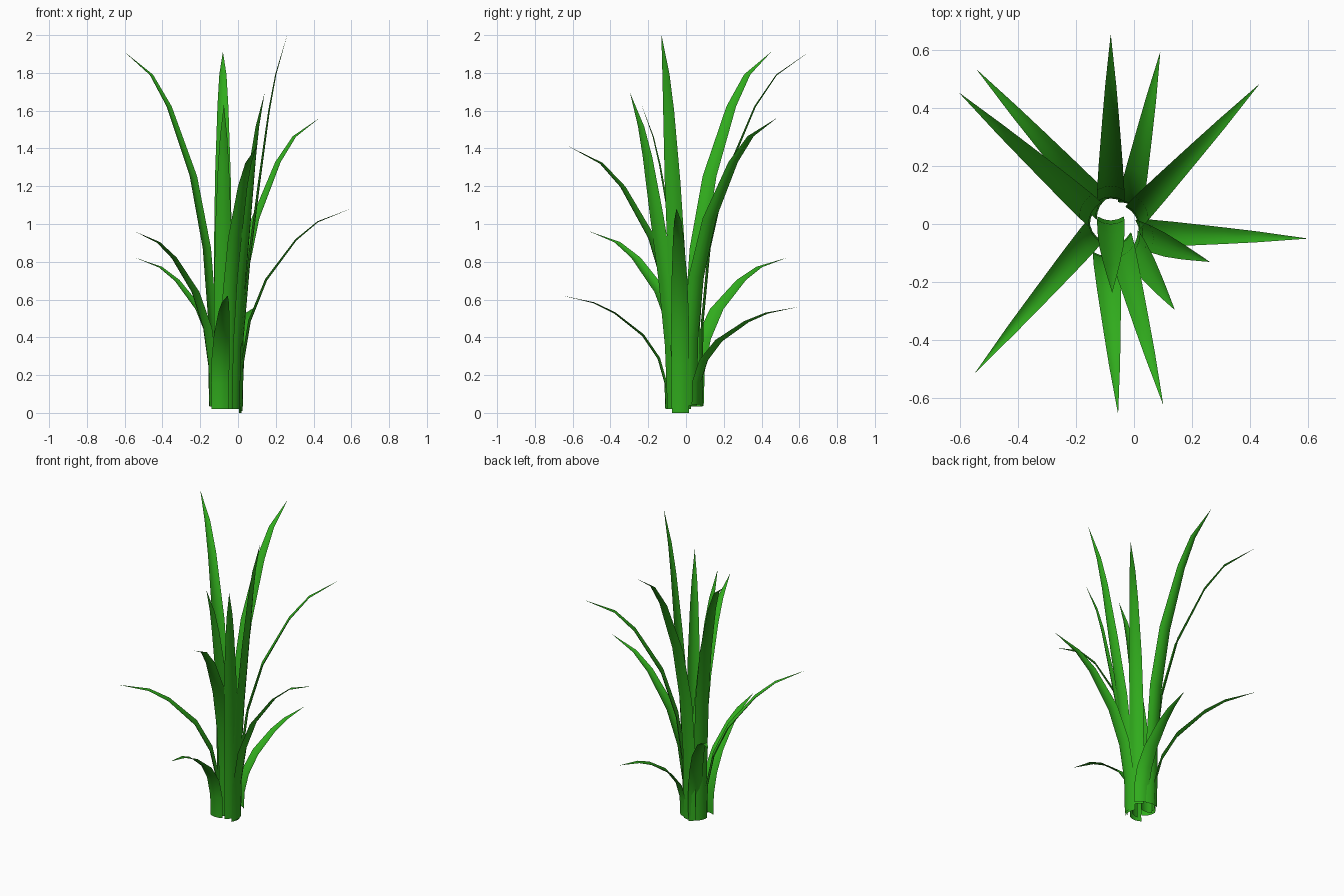
import bpy
from math import radians, cos, sin
from mathutils import Vector

if "Cube" in bpy.data.objects:
    bpy.data.objects.remove(bpy.data.objects["Cube"])

mat = bpy.data.materials.new("leaf_green")
mat.diffuse_color = (0.03, 0.41, 0.012, 1)
mat.use_nodes = True
mat.node_tree.nodes["Principled BSDF"].inputs["Base Color"].default_value = mat.diffuse_color

# blade profiles: (outward fraction, height fraction, width)
ARCHED = [(0, 0, .09), (.008, .23, .094), (.075, .445, .094), (.227, .648, .083),
          (.50, .845, .058), (.70, .935, .038), (1, 1, .001)]
UPRIGHT = [(0, 0, .09), (.05, .2, .094), (.2, .41, .094), (.41, .61, .083),
           (.62, .80, .058), (.76, .895, .038), (1, 1, .001)]
COLS = [-1, -.5, 0, .5, 1]
BOW = .15  # depth of the gutter relative to the width


def leaf(i, base, tip, facing, profile):
    base, tip = Vector(base), Vector(tip)
    run = Vector((tip.x - base.x, tip.y - base.y, 0))
    a = radians(facing)
    out = Vector((cos(a), sin(a), 0))
    side = Vector((-sin(a), cos(a), 0))
    mid = [base + run * f + Vector((0, 0, (tip.z - base.z) * h)) for f, h, w in profile]
    verts, faces = [], []
    n = len(COLS)
    for r, (f, h, w) in enumerate(profile):
        tangent = (mid[min(r + 1, len(mid) - 1)] - mid[max(r - 1, 0)]).normalized()
        inward = side.cross(tangent).normalized()
        if inward.dot(out) > 0:
            inward = -inward
        for c in COLS:
            verts.append(mid[r] + side * (c * w / 2) + inward * (w * BOW * (c * c - .2)))
    for r in range(len(profile) - 1):
        for c in range(n - 1):
            k = r * n + c
            faces.append((k, k + 1, k + n + 1, k + n))
    me = bpy.data.meshes.new(f"leaf_{i}")
    me.from_pydata(verts, [], faces)
    me.polygons.foreach_set("use_smooth", [True] * len(faces))
    me.materials.append(mat)
    bpy.context.collection.objects.link(bpy.data.objects.new(f"leaf_{i}", me))


# base point, tip point, facing angle and profile of each blade
LEAVES = [
    ((-.08, .085, .04), (-.08, .65, 1.91), 90, ARCHED),
    ((-.01, .062, .045), (.09, .59, .56), 60, ARCHED),
    ((.003, .025, .04), (.43, .48, 1.56), 30, ARCHED),
    ((.022, -.03, .01), (.595, -.05, 1.08), 0, ARCHED),
    ((.015, -.03, 0), (.26, -.13, 2.0), 0, UPRIGHT),
    ((.0, -.065, .02), (.14, -.295, 1.69), -30, UPRIGHT),
    ((-.045, -.06, .02), (.10, -.62, 1.41), -60, ARCHED),
    ((-.095, -.107, .02), (-.055, -.65, .62), -90, ARCHED),
    ((-.08, .015, .02), (-.075, -.235, 1.63), -90, UPRIGHT),
    ((-.14, -.025, .035), (-.545, -.51, .96), 210, ARCHED),
    ((-.14, .035, .035), (-.60, .45, 1.91), 152, ARCHED),
    ((-.115, .06, .035), (-.54, .53, .82), 150, ARCHED),
]
for i, spec in enumerate(LEAVES, 1):
    leaf(i, *spec)
